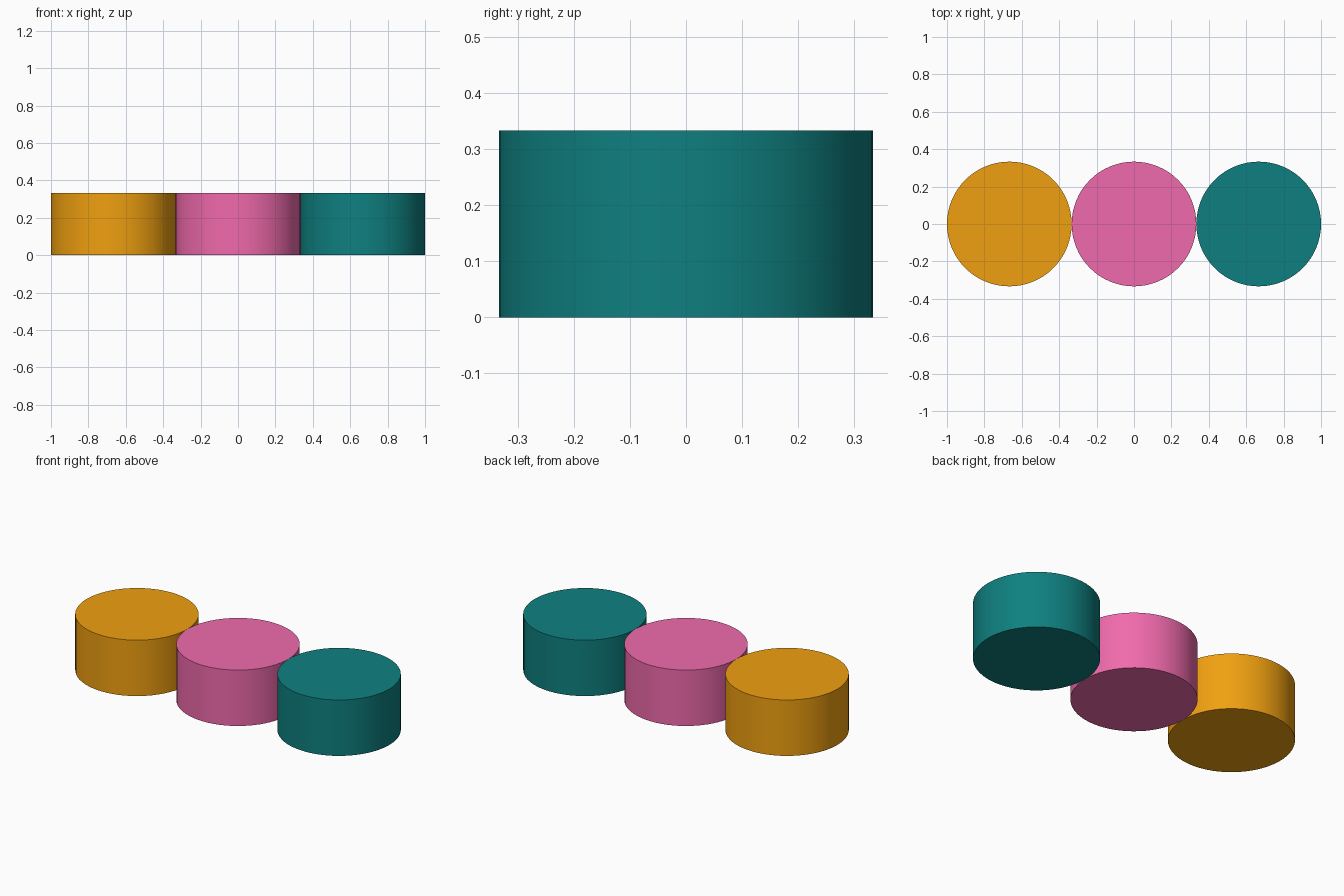
import bpy
import math

if "Cube" in bpy.data.objects:
    bpy.data.objects.remove(bpy.data.objects["Cube"])

R = 1 / 3  # disc radius, also its height


def linear(c):
    return c / 12.92 if c <= 0.04045 else ((c + 0.055) / 1.055) ** 2.4


def add_disc(name, x, rgb):
    bpy.ops.mesh.primitive_cylinder_add(vertices=64, radius=R, depth=R, location=(x, 0, R / 2))
    obj = bpy.context.object
    obj.name = name
    bpy.ops.object.shade_smooth_by_angle(angle=math.radians(30))
    mat = bpy.data.materials.new(name + "_colour")
    mat.diffuse_color = (*[linear(c / 255) for c in rgb], 1)
    mat.use_nodes = True
    mat.node_tree.nodes["Principled BSDF"].inputs["Base Color"].default_value = mat.diffuse_color
    obj.data.materials.append(mat)


# Three touching cylinders in a row
add_disc("left_cylinder", -2 * R, (240, 160, 16))
add_disc("middle_cylinder", 0, (240, 106, 172))
add_disc("right_cylinder", 2 * R, (15, 128, 128))
